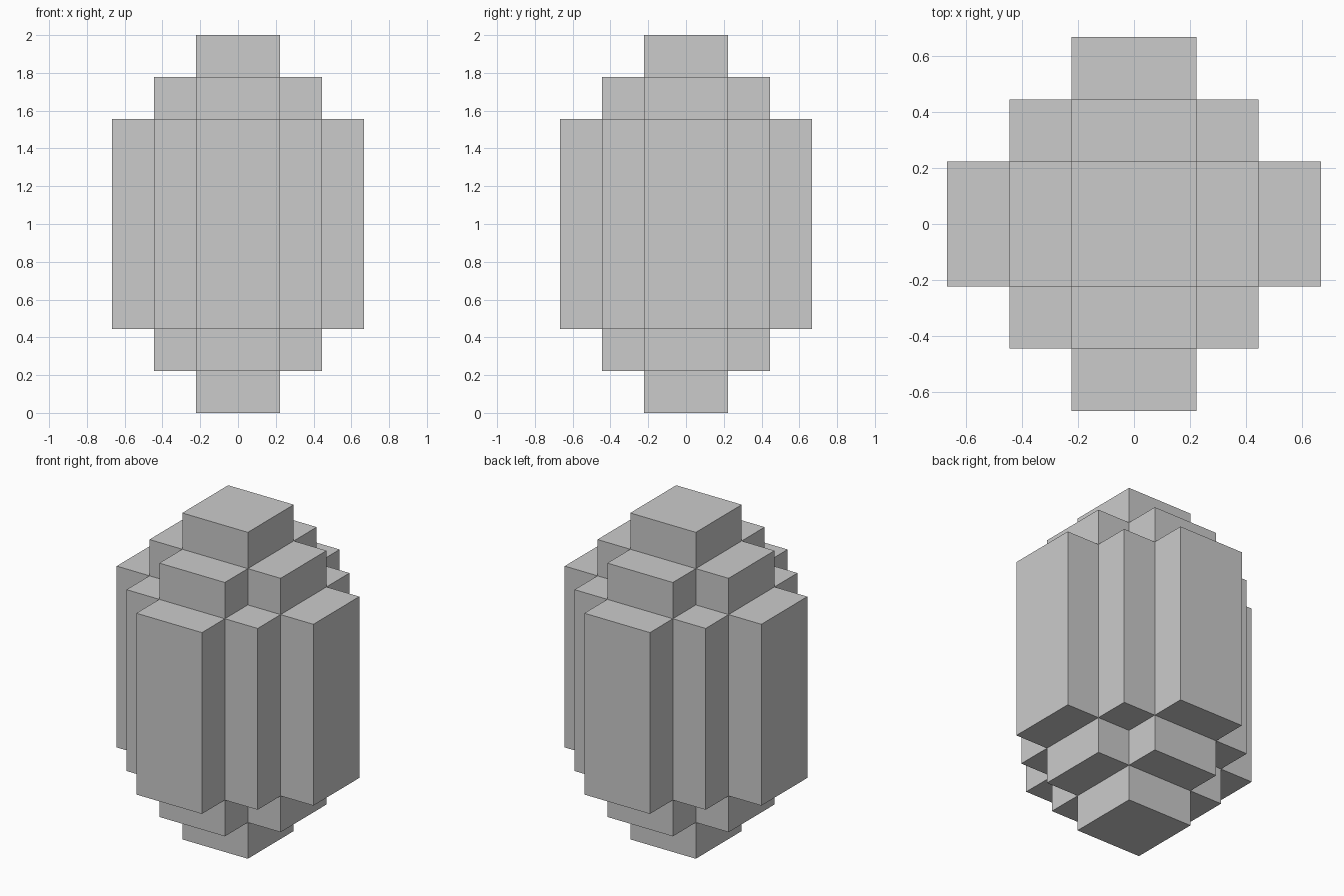
import bpy
import bmesh
from itertools import product
from mathutils import Vector

cube = bpy.data.objects.get("Cube")
if cube:
    bpy.data.objects.remove(cube, do_unlink=True)

UNIT = 2 / 9  # side of one block

# Overlapping boxes that make up the stepped solid: half sizes in blocks
BOXES = [(3, 1, 2.5), (2, 2, 2.5), (1, 3, 2.5),   # wide middle
         (2, 1, 3.5), (1, 2, 3.5),                # cross-shaped steps
         (1, 1, 4.5)]                             # top and bottom caps


def filled(cell):
    return any(all(abs(c) < h for c, h in zip(cell, box)) for box in BOXES)


# Plain grey material
grey = bpy.data.materials.new("light_grey")
grey.use_nodes = True
colour = (0.6, 0.6, 0.6, 1)
grey.diffuse_color = colour
for node in grey.node_tree.nodes:
    if node.type == 'BSDF_PRINCIPLED':
        node.inputs["Base Color"].default_value = colour

# Outer shell: a square wherever a filled block meets empty space
bm = bmesh.new()
side = [i + 0.5 for i in range(-3, 3)]
for cell in product(side, side, range(-4, 5)):
    if not filled(cell):
        continue
    for axis, sign in product(range(3), (-1, 1)):
        normal, u, v = Vector(), Vector(), Vector()
        normal[axis] = sign
        u[(axis + 1) % 3] = sign
        v[(axis + 2) % 3] = 1
        centre = Vector(cell)
        if filled(centre + normal):
            continue
        corners = [centre + (normal + a * u + b * v) / 2
                   for a, b in ((-1, -1), (1, -1), (1, 1), (-1, 1))]
        bm.faces.new([bm.verts.new(c * UNIT + Vector((0, 0, 1))) for c in corners])

# Weld the squares and merge them into large flat faces
bmesh.ops.remove_doubles(bm, verts=bm.verts, dist=0.001)
bmesh.ops.dissolve_limit(bm, angle_limit=0.01, verts=bm.verts, edges=bm.edges)

mesh = bpy.data.meshes.new("stepped_block")
bm.to_mesh(mesh)
bm.free()
mesh.materials.append(grey)
bpy.context.collection.objects.link(bpy.data.objects.new("stepped_block", mesh))
